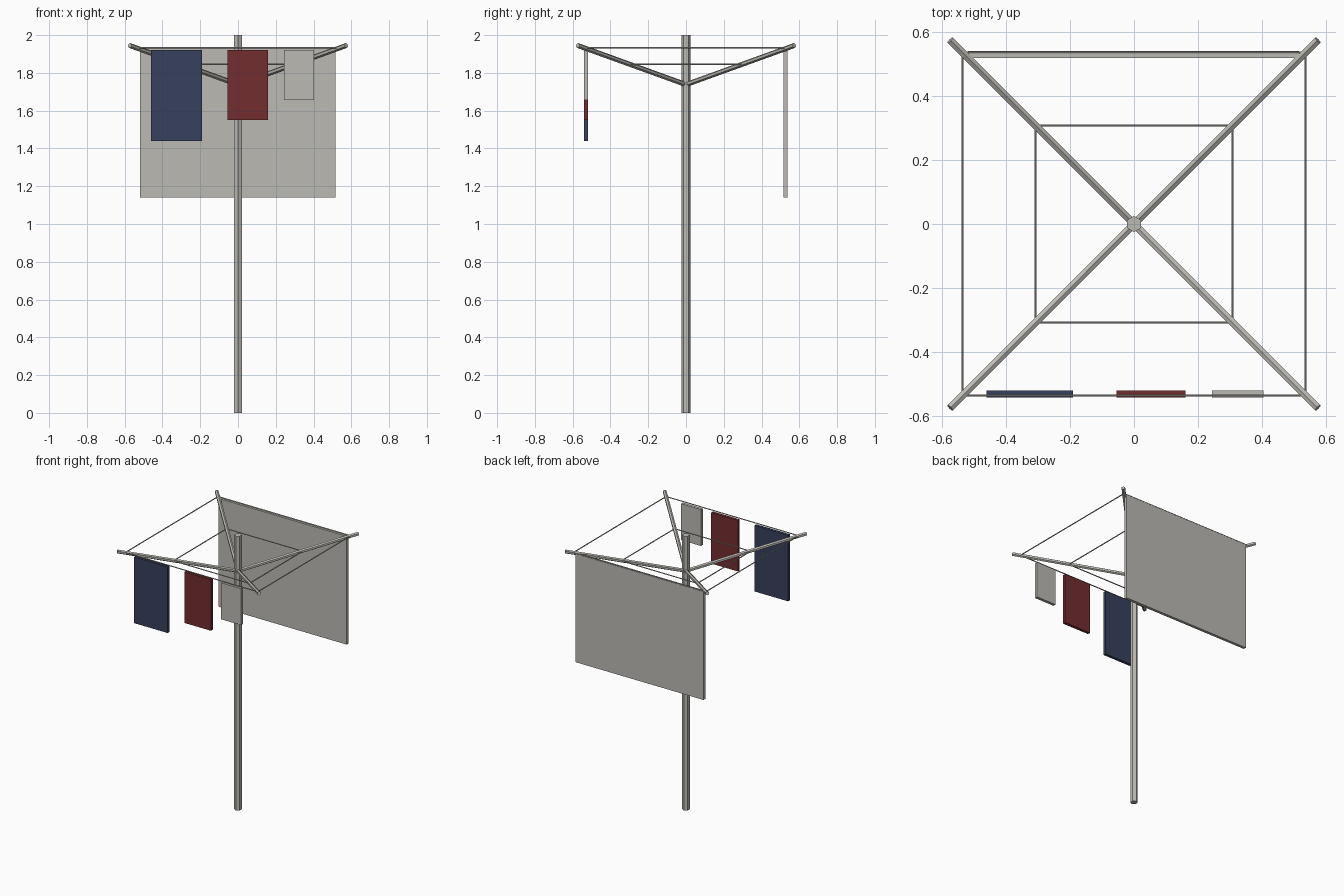
import bpy
from mathutils import Vector

cube = bpy.data.objects.get("Cube")
if cube:
    bpy.data.objects.remove(cube, do_unlink=True)


def make_material(name, rgb):
    mat = bpy.data.materials.new(name)
    mat.use_nodes = True
    color = (*rgb, 1.0)
    mat.diffuse_color = color
    mat.node_tree.nodes["Principled BSDF"].inputs["Base Color"].default_value = color
    return mat


grey = make_material("pale grey", (0.50, 0.49, 0.45))
navy = make_material("navy", (0.038, 0.053, 0.11))
red = make_material("dark red", (0.17, 0.026, 0.028))


def rod(name, start, end, radius, sides=6):
    """Straight faceted tube between two points."""
    start, end = Vector(start), Vector(end)
    axis = end - start
    bpy.ops.mesh.primitive_cylinder_add(
        vertices=sides, radius=radius, depth=axis.length, location=(start + end) / 2)
    obj = bpy.context.object
    obj.name = name
    if axis.x or axis.y:
        obj.rotation_euler = axis.to_track_quat("Z", "Y").to_euler()
    obj.data.materials.append(grey)


def cloth(name, x0, x1, z0, z1, y, mat, thickness=0.021):
    """Thin hanging slab."""
    bpy.ops.mesh.primitive_cube_add(size=1, location=((x0 + x1) / 2, y, (z0 + z1) / 2))
    obj = bpy.context.object
    obj.name = name
    obj.scale = (x1 - x0, thickness, z1 - z0)
    obj.data.materials.append(mat)


# Central post
rod("post", (0, 0, 0), (0, 0, 2), 0.025)

# Four rising arms
corners = [(1, 1), (-1, 1), (-1, -1), (1, -1)]
names = ["back_left", "back_right", "front_right", "front_left"]
hub_z, tip_z, tip = 1.738, 1.945, 0.573
for (sx, sy), label in zip(corners, names):
    rod("arm_" + label, (0, 0, hub_z), (sx * tip, sy * tip, tip_z), 0.0135)

# Two square loops of washing line
sides = ["back", "right", "front", "left"]
for ring, half, z in (("inner", 0.307, 1.846), ("outer", 0.535, 1.933)):
    for i, side in enumerate(sides):
        (ax, ay), (bx, by) = corners[i], corners[(i + 1) % 4]
        rod(f"{ring}_line_{side}", (ax * half, ay * half, z),
            (bx * half, by * half, z), 0.004)

# Hanging laundry
cloth("bed_sheet", -0.518, 0.515, 1.14, 1.93, 0.528, grey)
cloth("navy_towel", -0.46, -0.19, 1.44, 1.922, -0.53, navy)
cloth("red_towel", -0.055, 0.16, 1.55, 1.922, -0.53, red)
cloth("grey_cloth", 0.243, 0.403, 1.656, 1.922, -0.53, grey)
